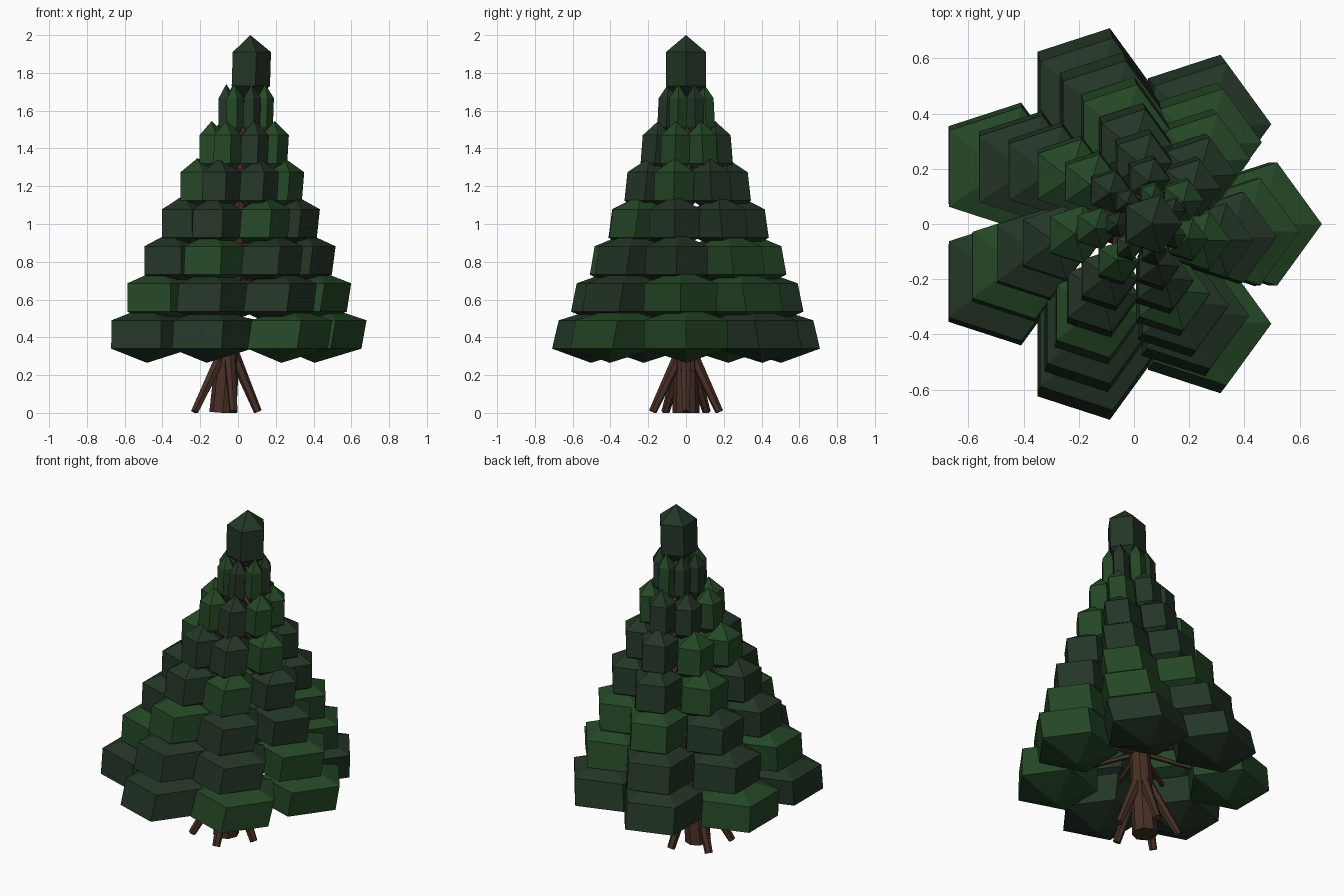
import bpy, bmesh, math
from mathutils import Vector, Matrix

if "Cube" in bpy.data.objects:
    bpy.data.objects.remove(bpy.data.objects["Cube"])


def material(name, rgb):
    m = bpy.data.materials.new(name)
    m.diffuse_color = (*rgb, 1)
    m.use_nodes = True
    m.node_tree.nodes["Principled BSDF"].inputs["Base Color"].default_value = m.diffuse_color
    return m


BARK = material("bark brown", (0.062, 0.028, 0.018))
GREENS = {"B": material("leaf green", (0.018, 0.062, 0.019)),
          "D": material("dark green", (0.017, 0.036, 0.019))}


def finish(bm, name, mat):
    me = bpy.data.meshes.new(name)
    bm.to_mesh(me)
    bm.free()
    me.materials.append(mat)
    ob = bpy.data.objects.new(name, me)
    bpy.context.collection.objects.link(ob)
    return ob


def limb(name, a, b, r1, r2, sides):
    """Tapered faceted stick from point a to point b."""
    a, b = Vector(a), Vector(b)
    d = b - a
    bm = bmesh.new()
    bmesh.ops.create_cone(bm, cap_ends=True, segments=sides, radius1=r1,
                          radius2=r2, depth=d.length)
    rot = d.to_track_quat('Z', 'Y').to_matrix().to_4x4()
    bm.transform(Matrix.Translation((a + b) / 2) @ rot)
    # keep ground ends level with z = 0
    for v in bm.verts:
        v.co.z = max(v.co.z, 0)
    return finish(bm, name, BARK)


def clump(name, c, r, h, mat, lean=(0, 0)):
    """Five-sided leaf clump: upright sides with a low cone above and below."""
    bm = bmesh.new()
    rings = []
    for z in (-h / 2, h / 2):
        rings.append([bm.verts.new((r * math.cos(k * math.tau / 5) + lean[0] * z,
                                    r * math.sin(k * math.tau / 5) + lean[1] * z, z))
                      for k in range(5)])
    bot = bm.verts.new((-lean[0] * h, -lean[1] * h, -h))
    top = bm.verts.new((lean[0] * h, lean[1] * h, h))
    lo, hi = rings
    for k in range(5):
        n = (k + 1) % 5
        bm.faces.new((lo[k], lo[n], hi[n], hi[k]))
        bm.faces.new((hi[k], hi[n], top))
        bm.faces.new((lo[n], lo[k], bot))
    bm.transform(Matrix.Translation(c))
    return finish(bm, name, mat)


def trunk_x(z):
    return -0.08 + 0.077 * z


# Leaning trunk
limb("trunk", (trunk_x(0), 0, 0), (trunk_x(1.8), 0, 1.8), 0.072, 0.018, 8)

# Splayed roots
for k in range(5):
    a = k * math.tau / 5
    c, s = math.cos(a), math.sin(a)
    limb(f"root_{k}", (trunk_x(0) + 0.185 * c, 0.185 * s, 0.005),
         (trunk_x(0.3) + 0.03 * c, 0.03 * s, 0.32), 0.022, 0.032, 6)

# Seven tiers of branches with leaf clumps, each tier turned a little
tiers = ["BDDBDDB", "BBDDBDD", "DBBDDBD", "DDDBDDB", "BDDBBDD", "BBDDBBD", "BDBDDBD"]
for i, colours in enumerate(tiers):
    z = 0.415 + 0.196 * i
    reach = 0.48 - 0.0625 * i
    size = 0.235 - 0.031 * i
    for k, col in enumerate(colours):
        a = k * math.tau / 7 - math.radians(4 * i)
        c, s = math.cos(a), math.sin(a)
        centre = (trunk_x(z) + reach * c, reach * s, z)
        lean_size = size / 0.235
        clump(f"leaf_clump_{i}_{k}", centre, size, 0.15, GREENS[col],
              (0.09 * (1 + c) * lean_size, -0.24 * s * lean_size))
        limb(f"branch_{i}_{k}", (trunk_x(z), 0, z + 0.09), centre, 0.017, 0.01, 5)

# Crown clump
clump("crown", (0.06, 0, 1.82), 0.112, 0.18, GREENS["D"], (0.03, 0))
